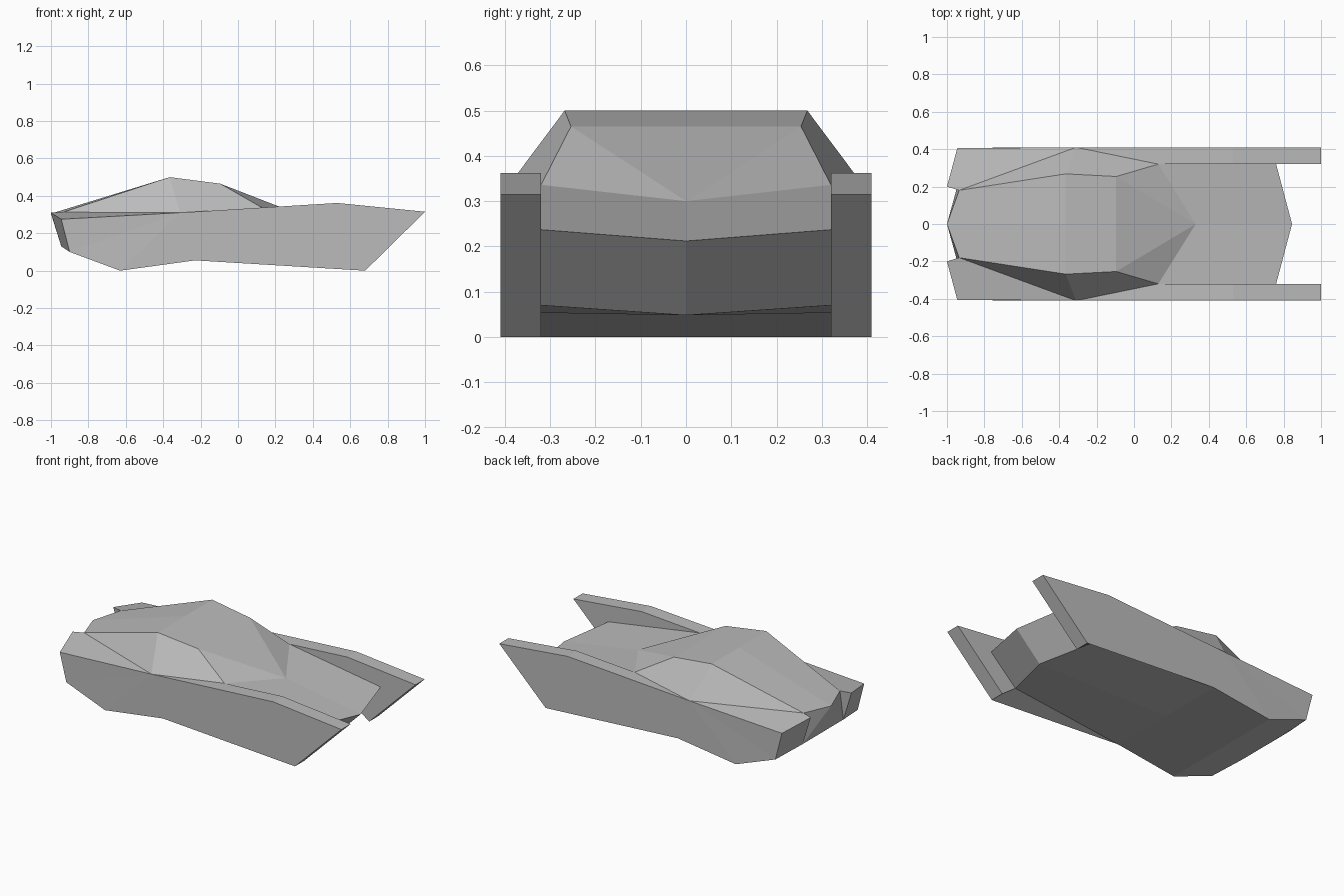
import bpy
import bmesh
from mathutils import Vector

cube = bpy.data.objects.get("Cube")
if cube:
    bpy.data.objects.remove(cube, do_unlink=True)

grey = bpy.data.materials.new("plain grey")
grey.use_nodes = True
colour = (0.5, 0.5, 0.5, 1)
grey.diffuse_color = colour
grey.node_tree.nodes["Principled BSDF"].inputs["Base Color"].default_value = colour

# Corner points of one half of the craft; x runs from tail to prong tips
HALF, INNER = 0.41, 0.32
P = {
    # tail
    "tail_mid": (-1, 0, 0.305),
    "tail_notch": (-0.935, 0.18, 0.313),
    "tail_tip": (-1, 0.2, 0.31),
    "tail_outer": (-0.945, 0.405, 0.275),
    "tail_low": (-0.945, 0.2, 0.13),
    "tail_low_mid": (-0.945, 0, 0.13),
    "tail_low_outer": (-0.9, 0.405, 0.1),
    # cabin
    "roof_rear": (-0.365, 0.268, 0.5),
    "roof_rear_mid": (-0.365, 0, 0.5),
    "roof_front": (-0.095, 0.254, 0.465),
    "roof_front_mid": (-0.095, 0, 0.465),
    "cabin_foot": (-0.31, HALF, 0.31),
    "screen_foot": (0.13, INNER, 0.336),
    "screen_mid": (0.33, 0, 0.3),
    # nose between the prongs
    "nose_top": (0.76, INNER, 0.237),
    "nose_top_mid": (0.845, 0, 0.212),
    "nose_low": (0.585, INNER, 0.07),
    "nose_low_mid": (0.68, 0, 0.048),
    # prongs
    "hump_out": (0.53, HALF, 0.362),
    "hump_in": (0.53, INNER, 0.362),
    "tip_out": (1, HALF, 0.315),
    "tip_in": (1, INNER, 0.315),
    "heel_out": (0.68, HALF, 0),
    "heel_in": (0.68, INNER, 0),
    # belly
    "arch": (-0.23, HALF, 0.055),
    "arch_mid": (-0.23, 0, 0.055),
    "skid": (-0.63, HALF, 0),
    "skid_mid": (-0.63, 0, 0),
}


def panels(name, inside, faces):
    """Build flat panels facing away from an inside point, mirrored across y."""
    bm = bmesh.new()
    verts = {}
    for names in faces:
        for n in names.split():
            if n not in verts:
                verts[n] = bm.verts.new(P[n])
        face = bm.faces.new([verts[n] for n in names.split()])
        face.normal_update()
        if face.normal.dot(face.calc_center_median() - Vector(inside)) < 0:
            face.normal_flip()
    mesh = bpy.data.meshes.new(name)
    bm.to_mesh(mesh)
    bm.free()
    mesh.materials.append(grey)
    obj = bpy.data.objects.new(name, mesh)
    bpy.context.collection.objects.link(obj)
    mirror = obj.modifiers.new("mirror", "MIRROR")
    mirror.use_axis = (False, True, False)
    return obj


# Raised cabin with sloping sides and a pointed windscreen
panels("cabin", (-0.3, 0, 0.2), [
    "tail_mid tail_notch roof_rear roof_rear_mid",
    "roof_rear_mid roof_rear roof_front roof_front_mid",
    "roof_front_mid roof_front screen_mid",
    "roof_front screen_foot screen_mid",
    "tail_notch cabin_foot roof_rear",
    "roof_rear cabin_foot screen_foot roof_front",
])

# Sunken deck and nose between the prongs
panels("nose", (0.3, 0, 0.15), [
    "screen_mid screen_foot nose_top nose_top_mid",
    "nose_top_mid nose_top nose_low nose_low_mid",
])

# Belly with a shallow arch
panels("belly", (-0.2, 0, 0.2), [
    "nose_low_mid nose_low arch arch_mid",
    "arch_mid arch skid skid_mid",
    "skid_mid skid tail_low_outer tail_low tail_low_mid",
])

# Tail end with a notch on each side of the centre
panels("tail_centre", (-0.5, 0, 0.2), [
    "tail_mid tail_low tail_low_mid",
    "tail_mid tail_notch tail_low",
])
panels("tail_corners", (-0.7, 0.3, 0.2), [
    "tail_notch tail_tip tail_low",
    "tail_tip tail_outer tail_low_outer tail_low",
    "tail_notch tail_tip tail_outer cabin_foot",
])

# Side walls
panels("side_walls", (-0.3, 0, 0.2), [
    "tail_outer tail_low_outer cabin_foot",
    "tail_low_outer skid cabin_foot",
    "cabin_foot skid arch heel_out tip_out hump_out",
])

# Forward prongs
panels("prongs", (0.6, 0.36, 0.15), [
    "cabin_foot hump_out hump_in screen_foot",
    "hump_out tip_out tip_in hump_in",
    "tip_out tip_in heel_in heel_out",
    "screen_foot hump_in tip_in heel_in nose_low nose_top",
    "heel_out heel_in nose_low arch",
])
